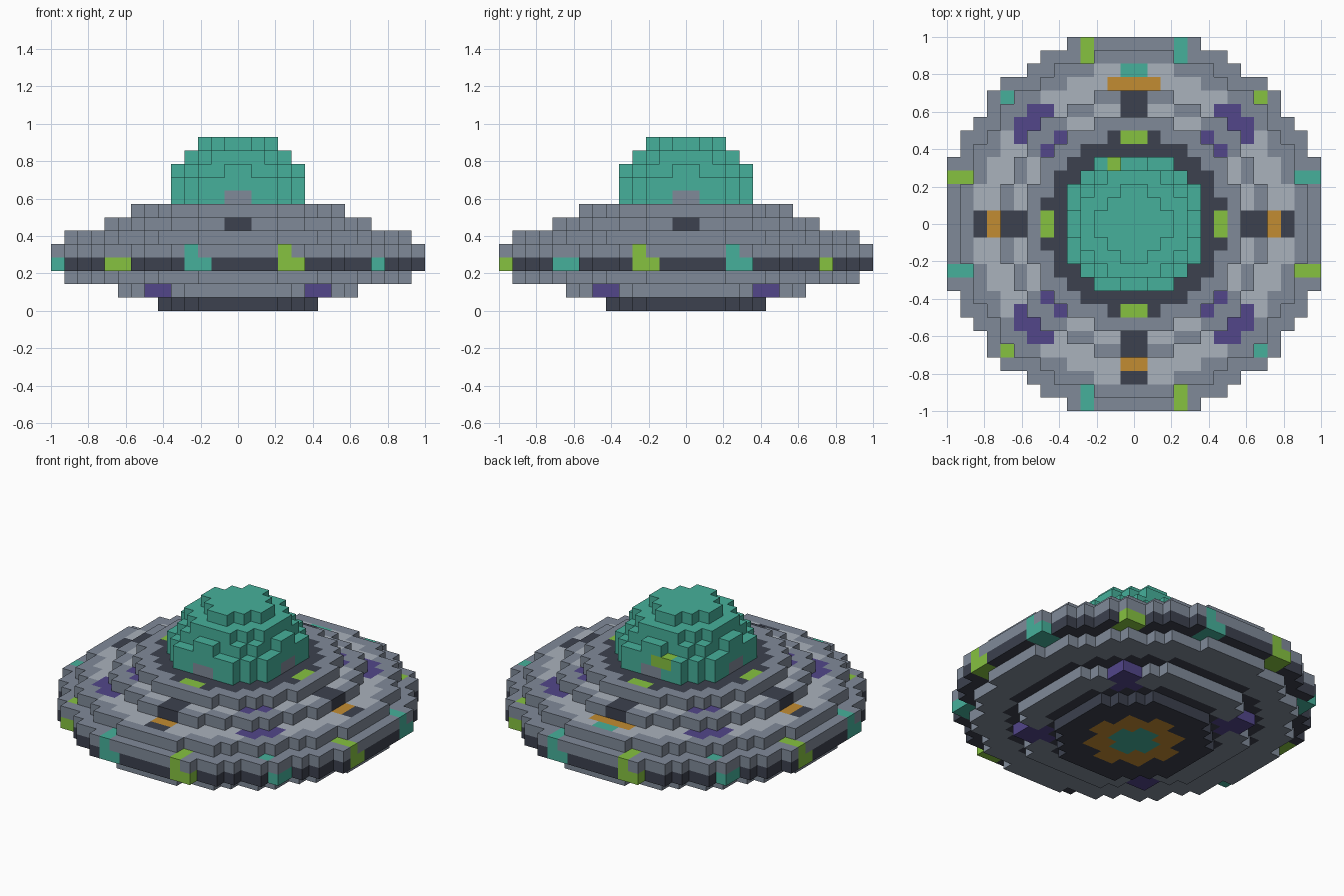
import bpy, bmesh, math
from mathutils import Vector

cube = bpy.data.objects.get("Cube")
if cube:
    bpy.data.objects.remove(cube, do_unlink=True)

UNIT = 1 / 14    # edge of one block
RIM = 14         # saucer radius in blocks

# Palette, given as display values and converted to linear
PALETTE = {
    "hull_grey": (128, 138, 153),
    "light_grey": (170, 178, 188),
    "dark_grey": (60, 65, 78),
    "teal": (70, 176, 155),
    "lime": (134, 194, 64),
    "amber": (194, 140, 50),
    "purple": (82, 70, 138),
}
NAMES = list(PALETTE)


def linear(value):
    c = value / 255
    return c / 12.92 if c <= 0.04045 else ((c + 0.055) / 1.055) ** 2.4


def make_material(name, rgb):
    mat = bpy.data.materials.new(name)
    mat.use_nodes = True
    color = (*map(linear, rgb), 1)
    mat.diffuse_color = color
    mat.node_tree.nodes["Principled BSDF"].inputs["Base Color"].default_value = color
    return mat


MATERIALS = [make_material(n, rgb) for n, rgb in PALETTE.items()]


# Colour rules: x and y are block centres, r2 the squared distance from the axis,
# lo and hi the smaller and larger of |x| and |y|
def rim_light(x, y, r2, before, after):
    """Twelve lamps around the rim, alternately teal and lime."""
    turn = math.degrees(math.atan2(y, x)) % 360
    k, offset = divmod(turn - 15 + before, 30)
    if r2 > 150 and offset <= before + after:
        return "teal" if k % 2 == 0 else "lime"
    return None


def base_color(x, y, r2, lo, hi):
    return "teal" if r2 < 3 else "amber" if r2 < 13 else "dark_grey"


def belly_color(x, y, r2, lo, hi):
    if r2 < 50:
        return "dark_grey"
    return "purple" if hi - lo <= 1 else "hull_grey"


def lower_hull_color(x, y, r2, lo, hi):
    return "dark_grey" if r2 < 110 else "hull_grey"


def band_color(x, y, r2, lo, hi):
    return rim_light(x, y, r2, 1, 6.5) or "dark_grey"


def rim_color(x, y, r2, lo, hi):
    return rim_light(x, y, r2, 1.2, 1.2) or "hull_grey"


def deck_color(x, y, r2, lo, hi):
    back = y > 0 and y == hi
    if hi == 10.5 and lo < (2 if back else 1):
        return "amber"
    if hi == 11.5 and lo < 1:
        return "teal" if back else "dark_grey"
    if hi - lo <= 2 and 100 < r2 < 130:
        return "purple"
    return "light_grey" if r2 < 140 else "hull_grey"


def step_color(x, y, r2, lo, hi):
    if lo < 1 and hi > 8:
        return "dark_grey"
    if hi - lo <= 1 and 65 < r2 < 81:
        return "purple"
    return "light_grey" if r2 < 81 else "hull_grey"


def collar_color(x, y, r2, lo, hi):
    if lo < 1 and hi == 6.5:
        return "lime"
    return "dark_grey" if r2 < 46 else "hull_grey"


def dome_foot_color(x, y, r2, lo, hi):
    return "hull_grey" if lo < 1 and hi == 4.5 else "teal"


def dome_middle_color(x, y, r2, lo, hi):
    return "lime" if y == 4.5 and -2 < x < 0 else "teal"


def dome_color(x, y, r2, lo, hi):
    return "teal"


# Layers from the ground up: part name, squared radius, colour rule
LAYERS = [
    ("base_plate", 39, base_color),
    ("belly", 85, belly_color),
    ("lower_hull", 165, lower_hull_color),
    ("light_band", 203, band_color),
    ("rim", 203, rim_color),
    ("upper_deck", 165, deck_color),
    ("deck_step", 100, step_color),
    ("dome_collar", 66, collar_color),
    ("dome_foot", 27, dome_foot_color),
    ("dome_middle", 27, dome_middle_color),
    ("dome_shoulder", 21.5, dome_color),
    ("dome_upper", 15.4, dome_color),
    ("dome_cap", 7.4, dome_color),
]
SIDES = [Vector(d) for d in ((1, 0, 0), (-1, 0, 0), (0, 1, 0),
                             (0, -1, 0), (0, 0, 1), (0, 0, -1))]


def filled(p):
    level = math.floor(p.z)
    return 0 <= level < len(LAYERS) and p.x ** 2 + p.y ** 2 <= LAYERS[level][1]


def build_layer(level, name, radius2, rule):
    """A disc of blocks, keeping only the faces open to the air."""
    bm = bmesh.new()
    steps = [i + 0.5 for i in range(-RIM, RIM)]
    for x in steps:
        for y in steps:
            centre = Vector((x, y, level + 0.5))
            if not filled(centre):
                continue
            lo, hi = sorted((abs(x), abs(y)))
            slot = NAMES.index(rule(x, y, x * x + y * y, lo, hi))
            for d in SIDES:
                if filled(centre + d):
                    continue
                u = Vector((d.y, d.z, d.x))
                v = d.cross(u)
                corners = (u + v, v - u, -u - v, u - v)
                face = bm.faces.new([bm.verts.new((centre + (d + c) / 2) * UNIT)
                                     for c in corners])
                face.material_index = slot
    bmesh.ops.remove_doubles(bm, verts=bm.verts, dist=UNIT / 100)
    mesh = bpy.data.meshes.new(name)
    bm.to_mesh(mesh)
    bm.free()
    for mat in MATERIALS:
        mesh.materials.append(mat)
    bpy.context.collection.objects.link(bpy.data.objects.new(name, mesh))


for level, layer in enumerate(LAYERS):
    build_layer(level, *layer)
